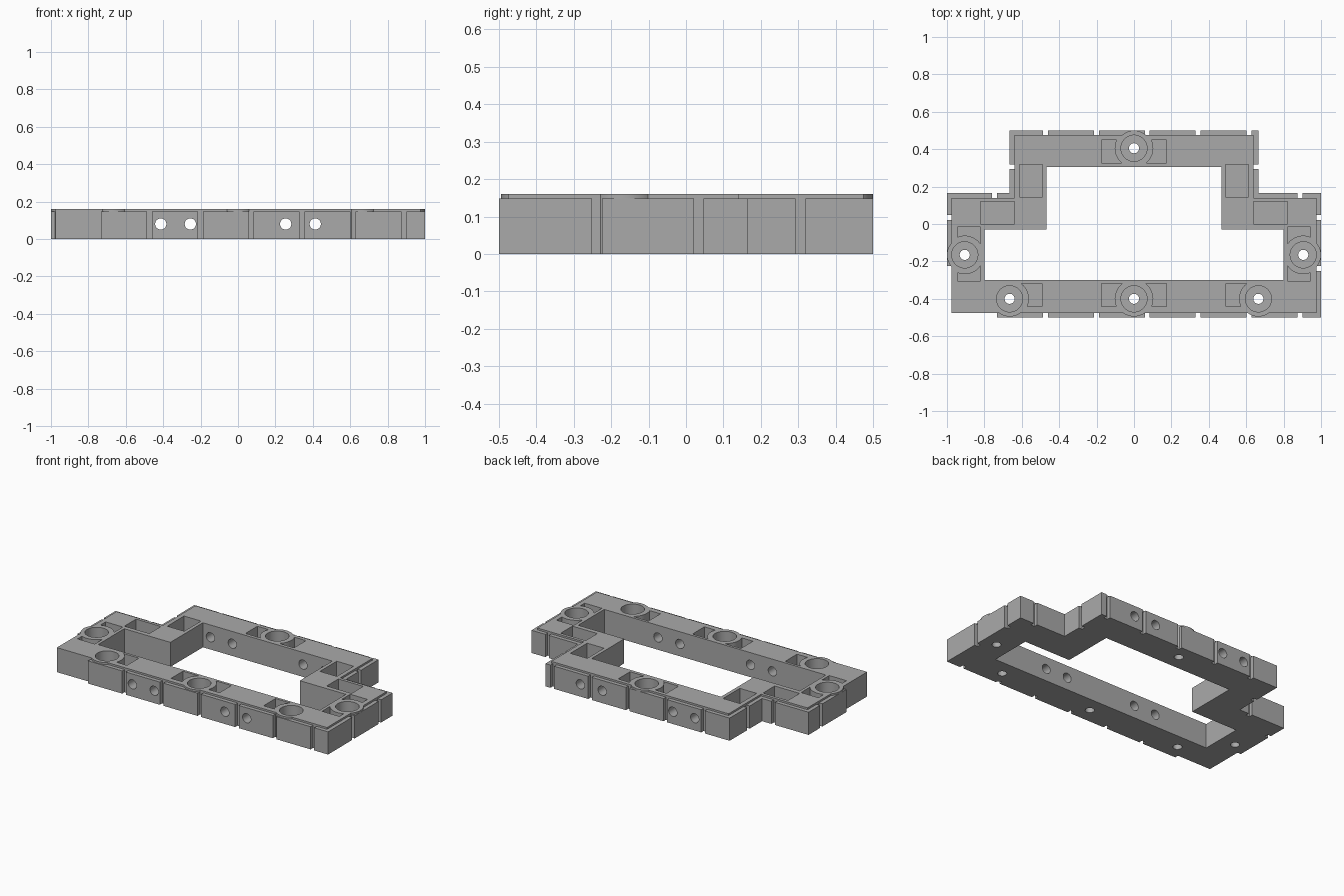
import bpy, bmesh, math
from mathutils import Matrix, Vector

if "Cube" in bpy.data.objects:
    bpy.data.objects.remove(bpy.data.objects["Cube"], do_unlink=True)

TOP, TILE_TOP = 0.16, 0.148      # raised deck and facing block heights
DEPTH, GAP, STEP = 0.025, 0.026, 0.272   # facing depth, groove width, groove pitch

grey = bpy.data.materials.new("plain grey")
grey.use_nodes = True
grey.diffuse_color = (0.4, 0.4, 0.4, 1)
grey.node_tree.nodes["Principled BSDF"].inputs["Base Color"].default_value = (0.4, 0.4, 0.4, 1)


def make(name, bm):
    bmesh.ops.recalc_face_normals(bm, faces=bm.faces)
    mesh = bpy.data.meshes.new(name)
    bm.to_mesh(mesh)
    bm.free()
    mesh.materials.append(grey)
    obj = bpy.data.objects.new(name, mesh)
    bpy.context.collection.objects.link(obj)
    return obj


def add_box(bm, x0, x1, y0, y1, z0, z1):
    mat = Matrix.Translation(((x0 + x1) / 2, (y0 + y1) / 2, (z0 + z1) / 2))
    mat = mat @ Matrix.Diagonal((x1 - x0, y1 - y0, z1 - z0, 1))
    bmesh.ops.create_cube(bm, size=1, matrix=mat)


def prism(name, points, z0, z1):
    bm = bmesh.new()
    face = bm.faces.new([bm.verts.new((x, y, z0)) for x, y in points])
    top = bmesh.ops.extrude_face_region(bm, geom=[face])
    verts = [v for v in top["geom"] if isinstance(v, bmesh.types.BMVert)]
    bmesh.ops.translate(bm, verts=verts, vec=(0, 0, z1 - z0))
    return make(name, bm)


def cylinders(name, centres, radius, z0, z1):
    bm = bmesh.new()
    for x, y in centres:
        bmesh.ops.create_cone(bm, cap_ends=True, segments=48, radius1=radius, radius2=radius,
                              depth=z1 - z0, matrix=Matrix.Translation((x, y, (z0 + z1) / 2)))
    return make(name, bm)


def mirrored(right):
    return right + [(-x, y) for x, y in reversed(right)]


def apply_booleans(obj, steps):
    for operation, tool in steps:
        mod = obj.modifiers.new(tool.name, "BOOLEAN")
        mod.operation, mod.object, mod.solver = operation, tool, "EXACT"
    bpy.context.view_layer.update()
    deps = bpy.context.evaluated_depsgraph_get()
    mesh = bpy.data.meshes.new_from_object(obj.evaluated_get(deps))
    obj.modifiers.clear()
    obj.data = mesh
    mesh.materials.clear()
    mesh.materials.append(grey)


# Stepped frame outline and the opening inside it
outer = mirrored([(1, -0.5), (1, 0.165), (0.665, 0.165), (0.665, 0.5)])
frame = prism("frame", mirrored([(0.975, -0.475), (0.975, 0.14), (0.64, 0.14), (0.64, 0.475)]), 0, TOP)
opening = prism("opening_cutter", mirrored([(0.8, -0.3), (0.8, -0.03), (0.467, -0.03), (0.467, 0.305)]), -0.1, 0.3)

# Round bosses with a counterbore and a small through hole
centres = [(0, 0.405), (0, -0.4)] + [(s * x, y) for s in (-1, 1) for x, y in ((0.665, -0.4), (0.905, -0.165))]
bosses = cylinders("boss_tool", centres, 0.095, 0, TOP)
keep = cylinders("boss_clearance", centres, 0.103, -0.1, 0.3)
bores = cylinders("bore_cutter", centres, 0.07, 0.06, 0.3)
pins = cylinders("pin_cutter", centres, 0.027, -0.1, 0.2)

# Pockets in the deck
bm = bmesh.new()
for s in (-1, 1):
    pockets = [(0.05, 0.175, 0.327, 0.45), (0.05, 0.175, -0.44, -0.317),
               (0.493, 0.62, -0.44, -0.317),
               (0.82, 0.945, -0.305, -0.21), (0.82, 0.945, -0.12, -0.015),
               (0.49, 0.612, 0.145, 0.318), (0.64, 0.82, 0, 0.12)]
    for x0, x1, y0, y1 in pockets:
        a, b = sorted((s * x0, s * x1))
        add_box(bm, a, b, y0, y1, 0.05, 0.3)
pocket_cutter = make("pocket_cutter", bm)
apply_booleans(pocket_cutter, [("DIFFERENCE", keep)])

# Cross holes through the front and back walls
bm = bmesh.new()
for x in (-0.413, -0.255, 0.255, 0.413):
    mat = Matrix.Translation((x, 0, 0.08)) @ Matrix.Rotation(math.pi / 2, 4, "X")
    bmesh.ops.create_cone(bm, cap_ends=True, segments=32, radius1=0.03, radius2=0.03, depth=1.4, matrix=mat)
cross_holes = make("cross_hole_cutter", bm)

# Facing blocks along every outer edge, parted by evenly spaced grooves
bm = bmesh.new()
for i, p in enumerate(outer):
    a, b = Vector(p), Vector(outer[(i + 1) % len(outer)])
    along = 0 if abs(a.x - b.x) > abs(a.y - b.y) else 1
    start = -0.745 if along == 0 else -0.238
    lo, hi = sorted((a[along], b[along]))
    direction = (b - a).normalized()
    inward = Vector((-direction.y, direction.x))
    edge = a[1 - along]
    inner = edge + inward[1 - along] * DEPTH
    c0, c1 = sorted((edge, inner))
    # the inside corner of the step is closed by running the block on
    if along == 0 and abs(edge - 0.165) < 0.01:
        lo, hi = (lo - DEPTH, hi) if lo > 0 else (lo, hi + DEPTH)
    cuts = [start + STEP * k for k in range(7)]
    cuts = [c for c in cuts if lo < c < hi]
    ends = [lo] + [e for c in cuts for e in (c - GAP / 2, c + GAP / 2)] + [hi]
    for s, e in zip(ends[::2], ends[1::2]):
        if along == 0:
            add_box(bm, s, e, c0, c1, 0, TILE_TOP)
        else:
            add_box(bm, c0, c1, s, e, 0, TILE_TOP)
facing = make("facing_blocks", bm)

apply_booleans(frame, [("DIFFERENCE", opening), ("DIFFERENCE", pocket_cutter), ("UNION", bosses),
                       ("DIFFERENCE", bores), ("DIFFERENCE", pins), ("DIFFERENCE", cross_holes)])
apply_booleans(facing, [("DIFFERENCE", cross_holes), ("DIFFERENCE", bores)])

for helper in (opening, bosses, keep, bores, pins, pocket_cutter, cross_holes):
    bpy.data.objects.remove(helper, do_unlink=True)

# Smooth the round walls only
for obj in (frame, facing):
    bpy.ops.object.select_all(action="DESELECT")
    obj.select_set(True)
    bpy.context.view_layer.objects.active = obj
    bpy.ops.object.shade_smooth_by_angle(angle=math.radians(30))
